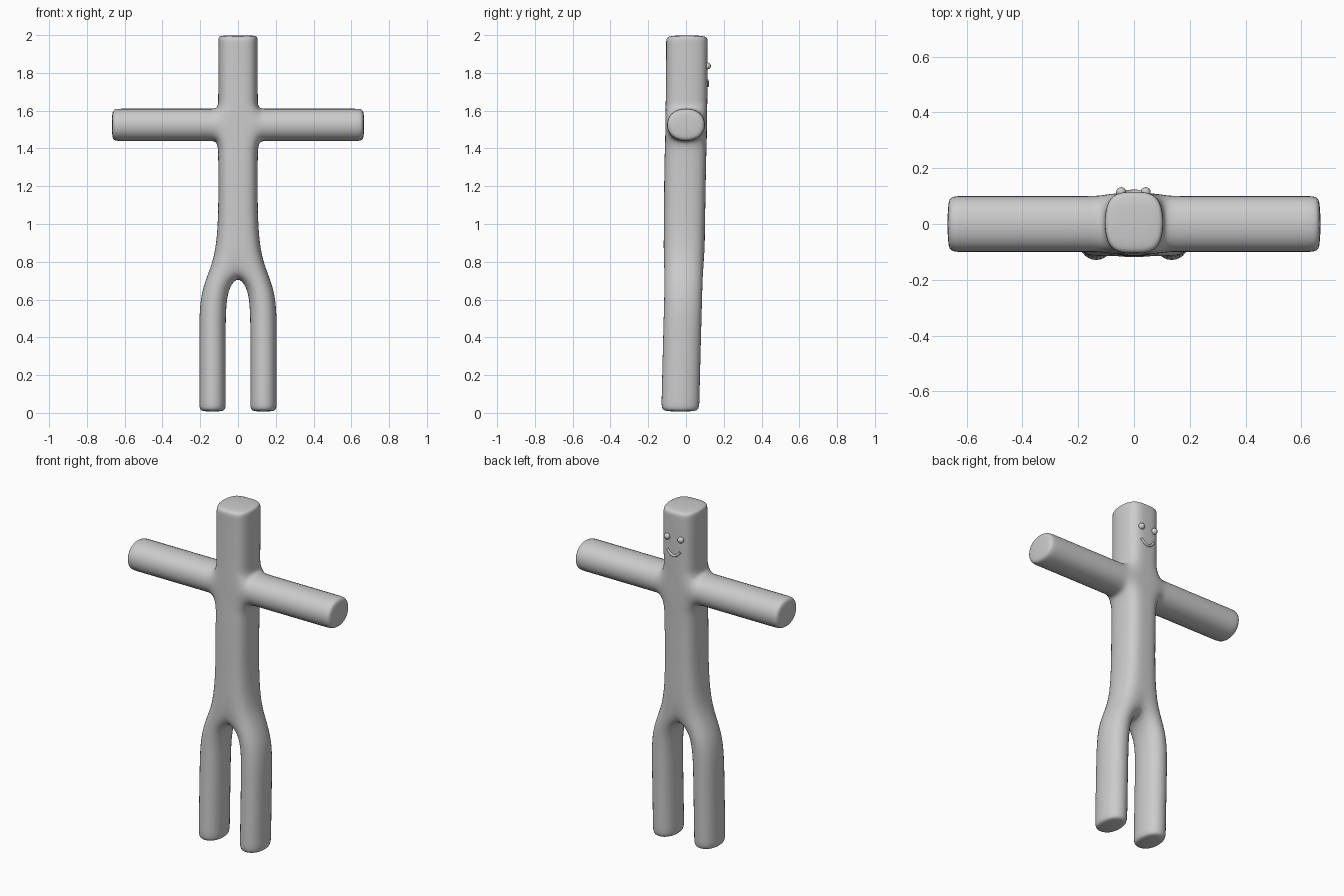
import bpy, bmesh, math
from mathutils import Vector

if "Cube" in bpy.data.objects:
    bpy.data.objects.remove(bpy.data.objects["Cube"], do_unlink=True)

grey = bpy.data.materials.new("plain grey")
grey.use_nodes = True
grey.diffuse_color = (0.6, 0.6, 0.6, 1)
grey.node_tree.nodes["Principled BSDF"].inputs["Base Color"].default_value = (0.6, 0.6, 0.6, 1)

bm = bmesh.new()


def ring(points):
    return [bm.verts.new(p) for p in points]


def bridge(r1, r2, skip=()):
    n = len(r1)
    for i in range(n):
        if i not in skip:
            j = (i + 1) % n
            bm.faces.new((r1[i], r1[j], r2[j], r2[i]))


def loft(start, rings):
    # Extend a tube from an open ring and cap the end
    for points in rings:
        nxt = ring(points)
        bridge(start, nxt)
        start = nxt
    bm.faces.new(start)


# Trunk and head rings: height, half width, depth centre, half depth, drop of centre line
trunk = [(0.80, 0.132, -0.012, 0.110, 0.075),
         (0.98, 0.110, -0.008, 0.108, 0),
         (1.20, 0.108, -0.006, 0.110, 0),
         (1.37, 0.109, -0.003, 0.110, 0),
         (1.432, 0.112, 0, 0.110, 0),
         (1.618, 0.110, 0.002, 0.110, 0),
         (1.655, 0.109, 0.003, 0.110, 0),
         (1.80, 0.109, 0.005, 0.110, 0),
         (1.975, 0.109, 0.005, 0.110, 0),
         (2.0, 0.109, 0.005, 0.110, 0)]
rings = []
for z, a, c, b, drop in trunk:
    f, k = c - b, c + b
    rings.append(ring([(a, f, z), (0, f, z - drop), (-a, f, z),
                       (-a, k, z), (0, k, z - drop), (a, k, z)]))
SHOULDER = 4
for i in range(len(rings) - 1):
    # Side faces stay open where the arms join
    bridge(rings[i], rings[i + 1], (2, 5) if i == SHOULDER else ())
top = rings[-1]
bm.faces.new((top[0], top[1], top[4], top[5]))
bm.faces.new((top[1], top[2], top[3], top[4]))

for s, front, back in ((1, 0, 5), (-1, 2, 3)):
    # Arms
    lo, hi = rings[SHOULDER], rings[SHOULDER + 1]
    loft([lo[front], lo[back], hi[back], hi[front]],
         [[(s * x, y, z) for y, z in ((-0.109, 1.432), (0.109, 1.432),
                                      (0.109, 1.618), (-0.109, 1.618))]
          for x in (0.145, 0.35, 0.645, 0.67)])
    # Legs
    hip = rings[0]
    loft([hip[front], hip[1], hip[4], hip[back]],
         [[(s * 0.211, c - 0.109, z), (s * 0.059, c - 0.109, z),
           (s * 0.059, c + 0.109, z), (s * 0.211, c + 0.109, z)]
          for z, c in ((0.64, -0.014), (0.40, -0.021), (0.03, -0.030), (0.005, -0.030))])

bmesh.ops.recalc_face_normals(bm, faces=bm.faces)
mesh = bpy.data.meshes.new("body")
bm.to_mesh(mesh)
bm.free()
mesh.shade_smooth()
body = bpy.data.objects.new("body", mesh)
bpy.context.collection.objects.link(body)
mesh.materials.append(grey)
sub = body.modifiers.new("smooth", 'SUBSURF')
sub.levels = sub.render_levels = 3

# Eyes
for name, x in (("left_eye", 0.042), ("right_eye", -0.046)):
    bpy.ops.mesh.primitive_uv_sphere_add(segments=24, ring_count=12, radius=0.018,
                                         location=(x, 0.114, 1.837))
    eye = bpy.context.object
    eye.name = name
    eye.data.materials.append(grey)
    bpy.ops.object.shade_smooth()

# Smiling mouth
curve = bpy.data.curves.new("mouth", 'CURVE')
curve.dimensions = '3D'
curve.bevel_depth = 0.007
curve.bevel_resolution = 3
curve.use_fill_caps = True
spline = curve.splines.new('POLY')
STEPS = 12
spline.points.add(STEPS)
for i, p in enumerate(spline.points):
    t = 2 * i / STEPS - 1
    p.co = (0.042 * t, 0.116 - 0.003 * t * t, 1.733 + 0.03 * t * t, 1)
spline.use_smooth = True
curve.materials.append(grey)
bpy.context.collection.objects.link(bpy.data.objects.new("mouth", curve))
